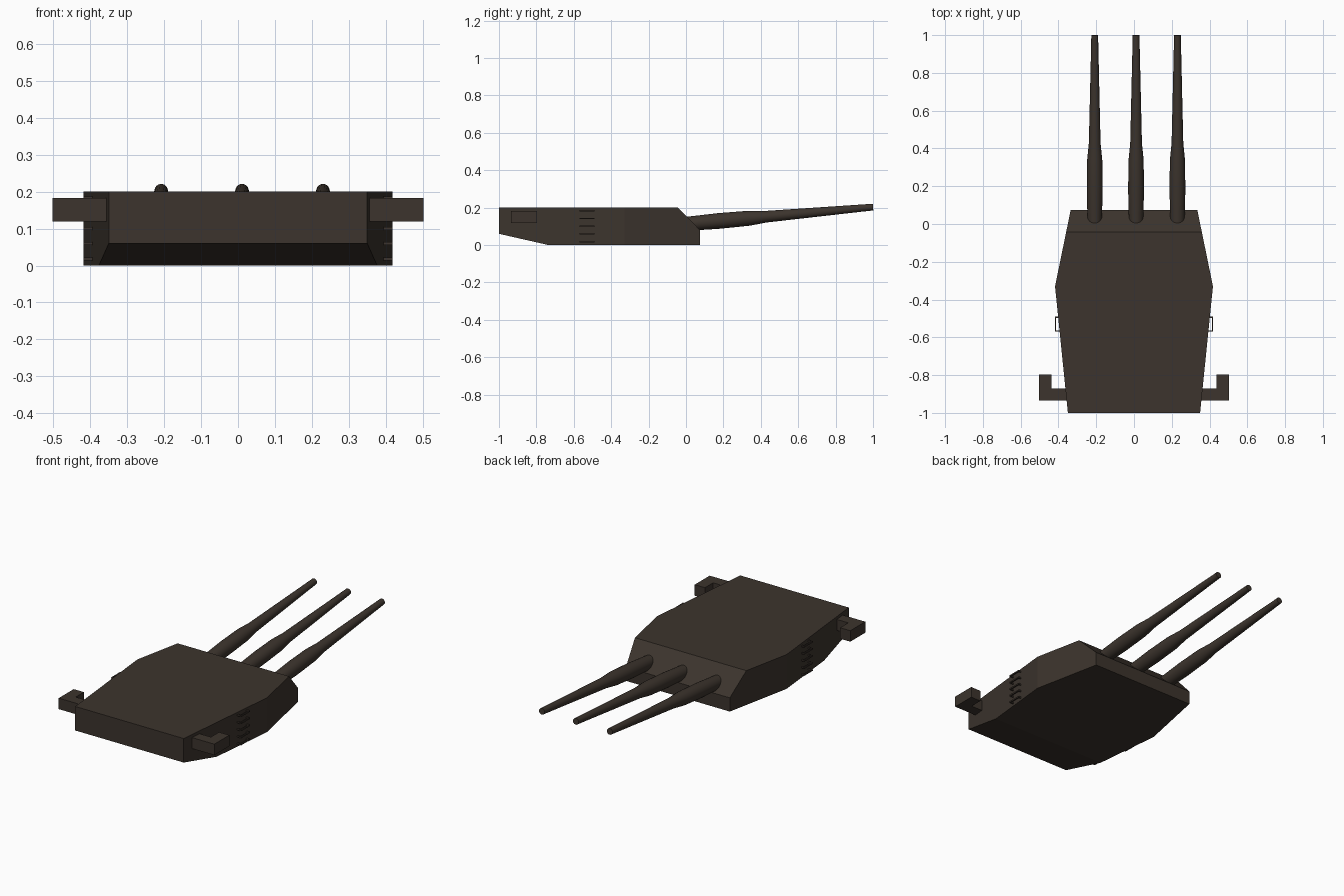
import bpy, bmesh, math
from mathutils import Vector

if "Cube" in bpy.data.objects:
    bpy.data.objects.remove(bpy.data.objects["Cube"])

paint = bpy.data.materials.new("dark_brown_grey")
paint.diffuse_color = (0.045, 0.034, 0.026, 1)
paint.use_nodes = True
paint.node_tree.nodes["Principled BSDF"].inputs["Base Color"].default_value = paint.diffuse_color


def make_object(name, bm):
    bmesh.ops.recalc_face_normals(bm, faces=bm.faces[:])
    me = bpy.data.meshes.new(name)
    bm.to_mesh(me)
    bm.free()
    me.materials.append(paint)
    ob = bpy.data.objects.new(name, me)
    bpy.context.collection.objects.link(ob)
    return ob


def prism(bm, outline, z0, z1):
    """Extrude a plan outline from z0 to z1."""
    face = bm.faces.new([bm.verts.new((x, y, z0)) for x, y in outline])
    new = bmesh.ops.extrude_face_region(bm, geom=[face])["geom"]
    bmesh.ops.translate(bm, vec=(0, 0, z1 - z0),
                        verts=[v for v in new if isinstance(v, bmesh.types.BMVert)])


def slice_off(bm, point, normal):
    """Cut away everything on the normal side and close the hole."""
    cut = bmesh.ops.bisect_plane(bm, geom=bm.verts[:] + bm.edges[:] + bm.faces[:],
                                 plane_co=point, plane_no=normal, clear_outer=True)
    edges = [e for e in cut["geom_cut"] if isinstance(e, bmesh.types.BMEdge)]
    bmesh.ops.contextual_create(bm, geom=edges)


# Armoured gunhouse: plan outline with sloped face plate and undercut rear
half = [(0.35, -1.0), (0.418, -0.33), (0.335, 0.075)]
bm = bmesh.new()
prism(bm, half + [(-x, y) for x, y in reversed(half)], 0, 0.2)
slice_off(bm, (0, -0.043, 0.2), Vector((0, 0.12, 0.118)).normalized())
slice_off(bm, (0, -0.735, 0), Vector((0, -0.06, -0.265)).normalized())
make_object("gunhouse", bm)

# Gun barrels: turned profile (distance along barrel, radius)
profile = [(-0.06, 0.036), (0.06, 0.039), (0.18, 0.042), (0.34, 0.040),
           (0.43, 0.031), (0.95, 0.019), (1.004, 0.018)]
SIDES = 24
tilt = math.atan(0.09)
for i, x in enumerate((-0.208, 0.011, 0.23)):
    bm = bmesh.new()
    rings = []
    for d, r in profile:
        ring = []
        for k in range(SIDES):
            a = 2 * math.pi * k / SIDES
            px, pu = r * math.cos(a), r * math.sin(a)
            ring.append(bm.verts.new((x + px,
                                      d * math.cos(tilt) - pu * math.sin(tilt),
                                      0.113 + d * math.sin(tilt) + pu * math.cos(tilt))))
        rings.append(ring)
    for a, b in zip(rings, rings[1:]):
        for k in range(SIDES):
            n = (k + 1) % SIDES
            bm.faces.new((a[k], a[n], b[n], b[k]))
    bm.faces.new(rings[0])
    bm.faces.new(rings[-1])
    ob = make_object(f"gun_barrel_{i + 1}", bm)
    bpy.context.view_layer.objects.active = ob
    ob.select_set(True)
    bpy.ops.object.shade_smooth_by_angle(angle=math.radians(35))
    ob.select_set(False)

for side, s in (("right", 1), ("left", -1)):
    # L-shaped rangefinder arm
    bm = bmesh.new()
    arm = [(0.33, -0.935), (0.502, -0.935), (0.502, -0.797),
           (0.436, -0.797), (0.436, -0.872), (0.33, -0.872)]
    prism(bm, [(s * x, y) for x, y in arm], 0.119, 0.183)
    make_object(f"rangefinder_{side}", bm)

    # Ladder of U-shaped rungs on the side wall
    bm = bmesh.new()
    rung = [(0.38, -0.570), (0.419, -0.570), (0.419, -0.490), (0.38, -0.490),
            (0.38, -0.497), (0.412, -0.497), (0.412, -0.563), (0.38, -0.563)]
    for k in range(5):
        z = 0.018 + 0.0413 * k
        prism(bm, [(s * x, y) for x, y in rung], z - 0.004, z + 0.004)
    make_object(f"ladder_{side}", bm)
